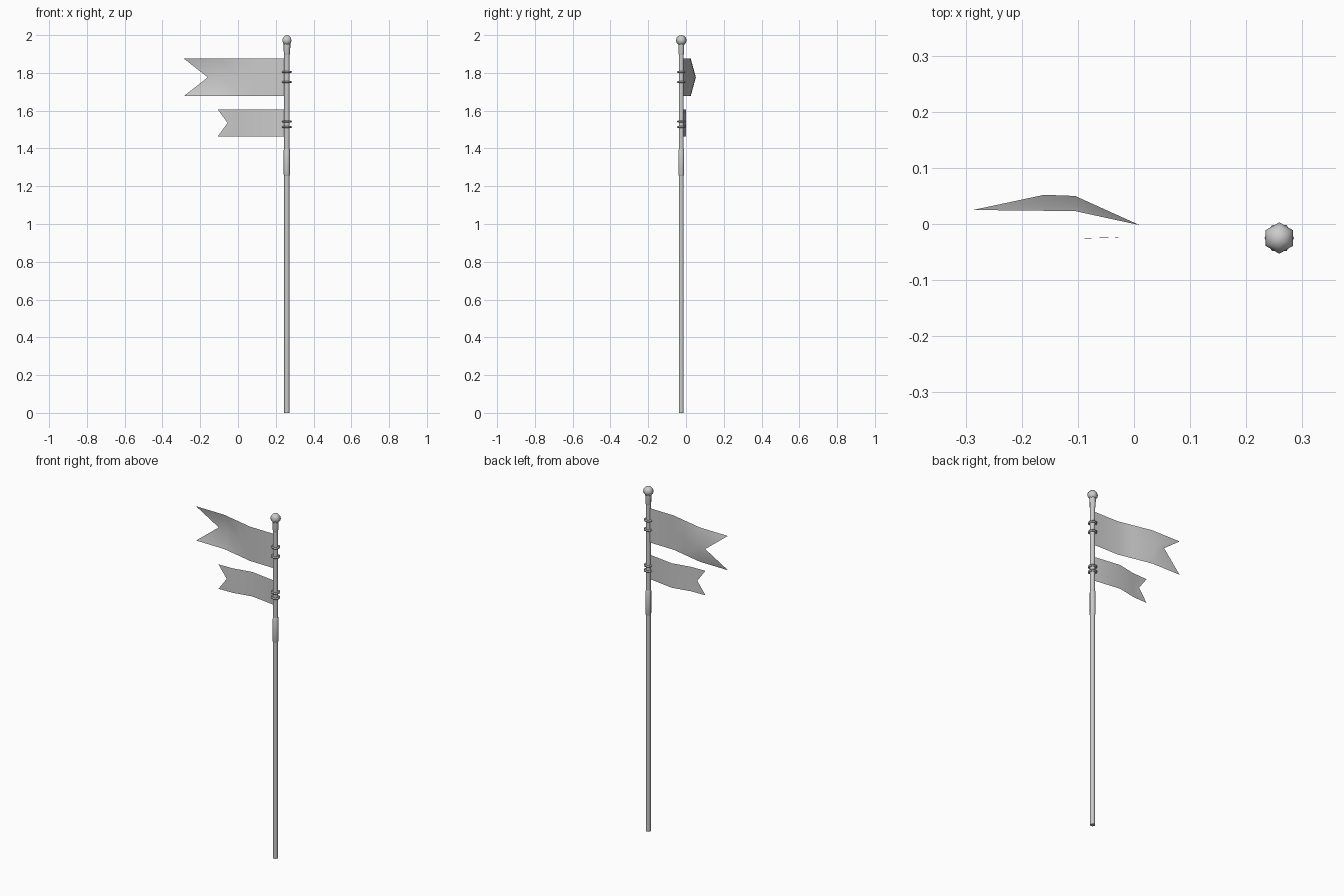
import bpy, bmesh, math

if "Cube" in bpy.data.objects:
    bpy.data.objects.remove(bpy.data.objects["Cube"])

PX, PY = 0.259, -0.025   # pole axis
SIDES = 6


def add_object(name, bm):
    bmesh.ops.recalc_face_normals(bm, faces=bm.faces)
    for f in bm.faces:
        f.smooth = True
    mesh = bpy.data.meshes.new(name)
    bm.to_mesh(mesh)
    bm.free()
    obj = bpy.data.objects.new(name, mesh)
    bpy.context.collection.objects.link(obj)
    return obj


def lathe(name, profile, closed=False):
    """Six-sided turned part around the pole axis from (radius, z) points."""
    bm = bmesh.new()
    rings = []
    for r, z in profile:
        rings.append([bm.verts.new((PX + r * math.cos(i * math.tau / SIDES),
                                    PY + r * math.sin(i * math.tau / SIDES), z))
                      for i in range(SIDES)])
    pairs = list(zip(rings, rings[1:]))
    if closed:
        pairs.append((rings[-1], rings[0]))
    for a, b in pairs:
        for i in range(SIDES):
            j = (i + 1) % SIDES
            bm.faces.new((a[i], a[j], b[j], b[i]))
    if not closed:
        bm.faces.new(rings[0])
        bm.faces.new(rings[-1])
    return add_object(name, bm)


def pennant(name, z_low, z_high, columns):
    """Swallow-tailed cloth; columns are (edge x, edge y, middle x, middle y)."""
    bm = bmesh.new()
    z_mid = (z_low + z_high) / 2
    grid = [[bm.verts.new((ex, ey, z_low)), bm.verts.new((mx, my, z_mid)),
             bm.verts.new((ex, ey, z_high))] for ex, ey, mx, my in columns]
    for a, b in zip(grid, grid[1:]):
        for k in range(2):
            bm.faces.new((a[k], b[k], b[k + 1], a[k + 1]))
    return add_object(name, bm)


# Pole shaft, grip sleeve and flared neck
lathe("pole", [(0.0145, 0), (0.0145, 1.95)])
lathe("sleeve", [(0.0145, 1.255), (0.0172, 1.262), (0.0172, 1.39), (0.0145, 1.398)])
lathe("neck", [(0.0145, 1.895), (0.0165, 1.905), (0.0185, 1.955)])

# Ball finial
bm = bmesh.new()
bmesh.ops.create_uvsphere(bm, u_segments=SIDES, v_segments=6, radius=0.028)
bmesh.ops.translate(bm, verts=bm.verts, vec=(PX, PY, 1.972))
add_object("finial", bm)

# Rings that tie the cloth to the pole
for n, z in enumerate((1.805, 1.751, 1.543, 1.513)):
    section = [(0.0205 + 0.006 * math.cos(k * math.tau / 5),
                z + 0.006 * math.sin(k * math.tau / 5)) for k in range(5)]
    lathe(f"ring_{n + 1}", section, closed=True)

# Two swallow-tailed pennants
pennant("upper_pennant", 1.677, 1.876, [
    (PX, -0.023, PX, -0.023),
    (0.09, -0.02, 0.09, -0.02),
    (0.01, -0.002, 0.01, -0.002),
    (-0.105, 0.023, -0.105, 0.05),
    (-0.287, 0.025, -0.16, 0.052)])
pennant("lower_pennant", 1.464, 1.606, [
    (PX, -0.025, PX, -0.025),
    (0.093, -0.001, 0.093, -0.001),
    (-0.015, -0.023, -0.015, -0.023),
    (-0.107, -0.026, -0.055, -0.025)])

# Keep edges crisp where they are sharp
bpy.ops.object.select_all(action='SELECT')
bpy.context.view_layer.objects.active = bpy.data.objects["pole"]
bpy.ops.object.shade_smooth_by_angle(angle=math.radians(62))
